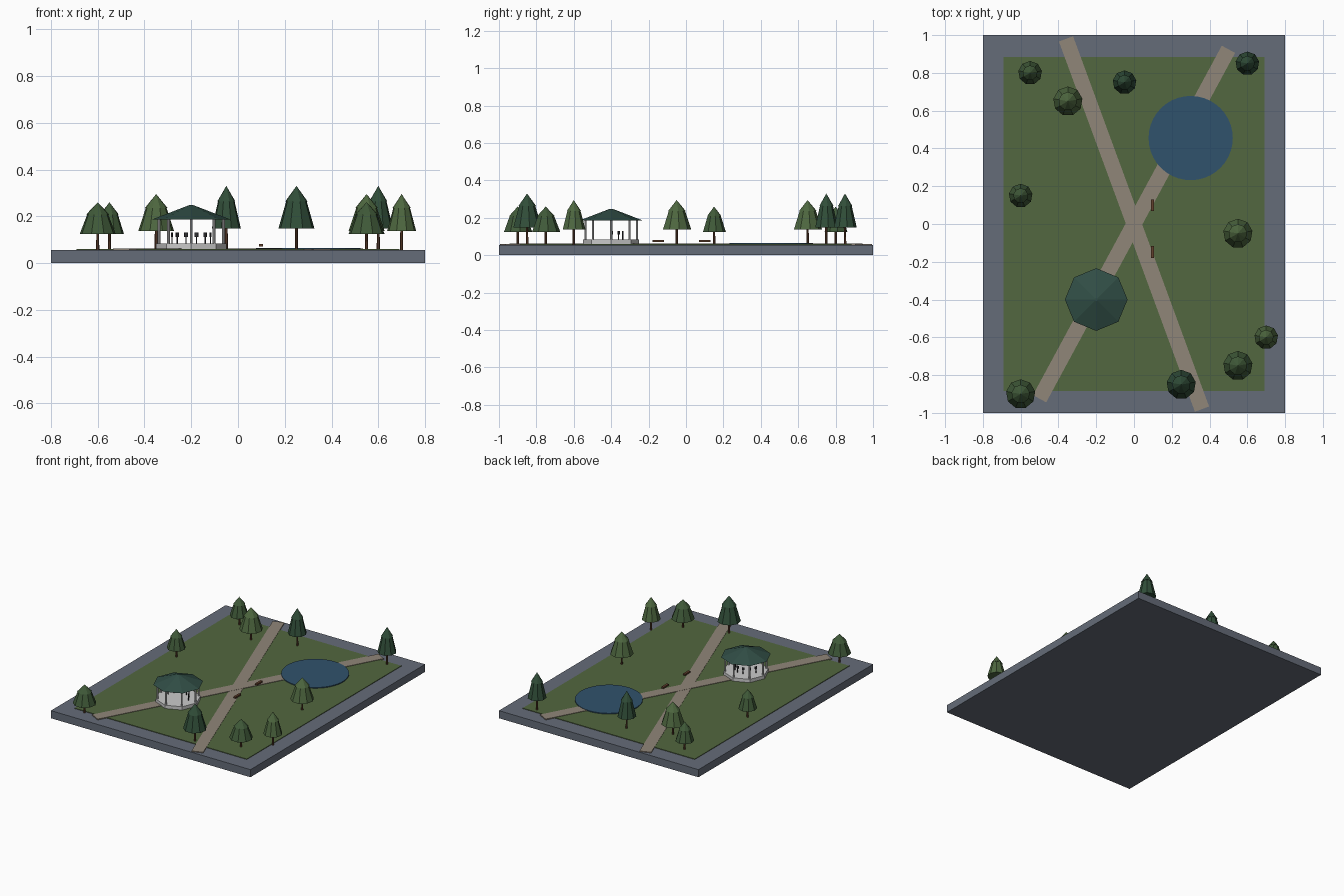
import bpy, math

if "Cube" in bpy.data.objects:
    bpy.data.objects.remove(bpy.data.objects["Cube"])

def mat(name, r, g, b):
    m = bpy.data.materials.new(name)
    m.diffuse_color = (r, g, b, 1)
    m.use_nodes = True
    m.node_tree.nodes["Principled BSDF"].inputs["Base Color"].default_value = m.diffuse_color
    return m

STONE = mat("paving", 0.13, 0.15, 0.19)
GRASS = mat("grass", 0.085, 0.135, 0.05)
PATH = mat("gravel", 0.28, 0.24, 0.19)
WATER = mat("water", 0.03, 0.085, 0.15)
WOOD = mat("wood", 0.12, 0.05, 0.025)
ROOF = mat("roof_green", 0.03, 0.075, 0.06)
DARK = mat("dark", 0.03, 0.03, 0.035)
LEAF = {0.26: mat("leaf_mid", 0.05, 0.1, 0.04),
        0.295: mat("leaf_light", 0.075, 0.135, 0.05),
        0.33: mat("leaf_dark", 0.03, 0.075, 0.04)}

def finish(name, m):
    o = bpy.context.object
    o.name = name
    if m:
        o.data.materials.append(m)
    return o

def box(name, x, y, z0, z1, sx, sy, m=None, rot=0):
    bpy.ops.mesh.primitive_cube_add(size=1, location=(x, y, (z0 + z1) / 2), rotation=(0, 0, rot))
    bpy.context.object.scale = (sx, sy, z1 - z0)
    return finish(name, m)

def cone(name, x, y, z0, z1, r1, r2, n, m=None, rot=0):
    bpy.ops.mesh.primitive_cone_add(vertices=n, radius1=r1, radius2=r2, depth=z1 - z0,
                                    location=(x, y, (z0 + z1) / 2), rotation=(0, 0, rot))
    return finish(name, m)

# Ground slab, lawn, crossing paths, pond
box("base_slab", 0, 0, 0, 0.055, 1.6, 2, STONE)
box("lawn", 0, 0, 0.05, 0.059, 1.38, 1.77, GRASS)
for name, x, y, top in (("path_a", -0.36, 0.98, 0.061), ("path_b", 0.5, 0.925, 0.062)):
    box(name, 0, 0, 0.054, top, 0.08, 2 * math.hypot(x, y), PATH, -math.atan2(x, y))
cone("pond", 0.3, 0.455, 0.054, 0.065, 0.223, 0.223, 40, WATER)

# Benches
for y in (-0.148, 0.1):
    box("bench", 0.098, y, 0.071, 0.082, 0.017, 0.062, WOOD)

# Bandstand: octagonal plinth, posts, rail, roof
GX, GY = -0.2, -0.4
cone("bandstand_plinth", GX, GY, 0.055, 0.083, 0.15, 0.15, 8)
for i in range(8):
    a = i * math.pi / 4
    cone("bandstand_post", GX + 0.138 * math.cos(a), GY + 0.138 * math.sin(a), 0.08, 0.192, 0.006, 0.006, 8)
cone("bandstand_roof", GX, GY, 0.187, 0.248, 0.166, 0.008, 8, ROOF)

# Music stands on the floor in a half circle, plus one taller one
for i in range(6):
    a = math.radians(15 + 30 * i)
    x, y = GX + 0.085 * math.cos(a), GY - 0.02 + 0.085 * math.sin(a)
    cone("music_stand_pole", x, y, 0.083, 0.12, 0.003, 0.003, 6, DARK)
    box("music_stand_top", x, y, 0.112, 0.13, 0.016, 0.005, DARK, a + math.pi / 2)

# Trees: x, y, canopy radius, total height
TREES = [(-0.55, 0.8, 0.063, 0.26), (-0.35, 0.65, 0.078, 0.295), (-0.05, 0.75, 0.063, 0.33),
         (0.6, 0.85, 0.063, 0.33), (-0.6, 0.15, 0.063, 0.26), (0.55, -0.05, 0.078, 0.295),
         (0.7, -0.6, 0.063, 0.295), (0.55, -0.75, 0.078, 0.26), (0.25, -0.85, 0.078, 0.33),
         (-0.6, -0.9, 0.078, 0.26)]
for x, y, r, h in TREES:
    low = 0.055 + (h - 0.055) * 0.34
    mid = low + (h - low) * 0.65
    cone("tree_trunk", x, y, 0.054, low + 0.01, 0.007, 0.006, 7, WOOD)
    cone("tree_skirt", x, y, low, mid, r, r * 0.56, 9, LEAF[h])
    cone("tree_cap", x, y, mid - 0.004, h, r * 0.63, 0, 9, LEAF[h])
